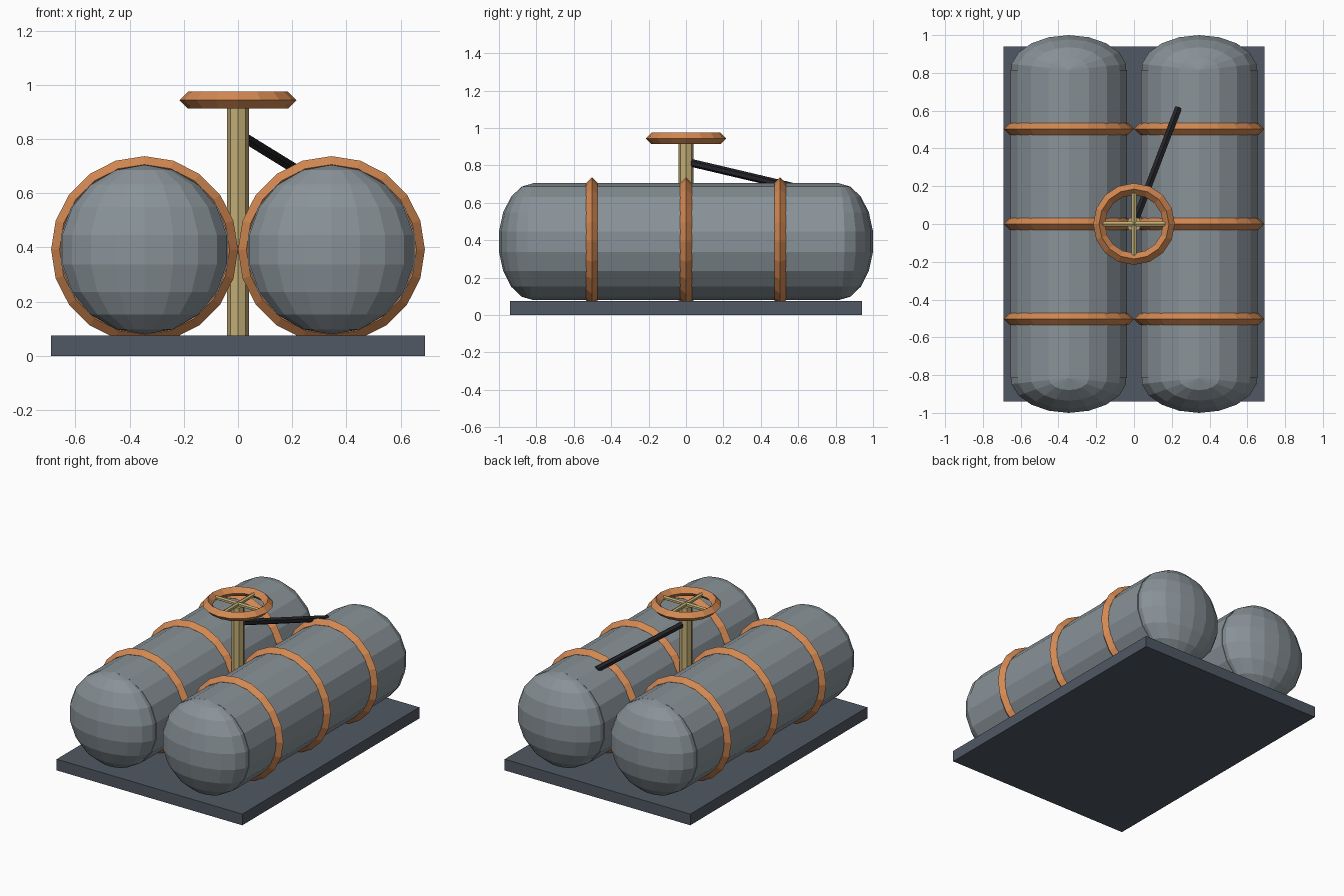
import bpy
import math
from mathutils import Vector

if "Cube" in bpy.data.objects:
    bpy.data.objects.remove(bpy.data.objects["Cube"])


def material(name, rgb):
    m = bpy.data.materials.new(name)
    m.diffuse_color = (*rgb, 1)
    m.use_nodes = True
    m.node_tree.nodes["Principled BSDF"].inputs["Base Color"].default_value = m.diffuse_color
    return m


STEEL = material("tank_grey", (0.25, 0.29, 0.315))
SLATE = material("base_slate", (0.08, 0.098, 0.125))
COPPER = material("band_copper", (0.66, 0.25, 0.085))
BRASS = material("post_brass", (0.54, 0.42, 0.18))
BLACK = material("lever_black", (0.017, 0.017, 0.021))


def finish(name, mat):
    ob = bpy.context.object
    ob.name = name
    ob.data.materials.append(mat)
    return ob


def rod(name, start, end, radius, sides, mat):
    """Straight prism between two points."""
    a, b = Vector(start), Vector(end)
    d = b - a
    bpy.ops.mesh.primitive_cylinder_add(vertices=sides, radius=radius, depth=d.length,
                                        location=(a + b) / 2)
    ob = finish(name, mat)
    ob.rotation_euler = d.to_track_quat('Z', 'Y').to_euler()
    return ob


def ring(name, loc, major, minor, segments, rot, mat):
    """Low-poly ring with a diamond cross-section."""
    bpy.ops.mesh.primitive_torus_add(major_segments=segments, minor_segments=4,
                                     major_radius=major, minor_radius=minor,
                                     location=loc, rotation=rot)
    return finish(name, mat)


TANK_X, TANK_Z, TANK_R, TANK_Y = 0.345, 0.392, 0.313, 0.815

# Base plate
bpy.ops.mesh.primitive_cube_add(size=1, location=(0, 0, 0.0375))
finish("base_plate", SLATE).scale = (1.38, 1.88, 0.075)

for side, sx in (("left", -1), ("right", 1)):
    x = sx * TANK_X
    # Tank body
    bpy.ops.mesh.primitive_cylinder_add(vertices=18, radius=TANK_R, depth=2 * TANK_Y,
                                        location=(x, 0, TANK_Z),
                                        rotation=(math.pi / 2, 0, 0))
    finish(side + "_tank_body", STEEL)
    # Flattened domed ends
    for end, sy in (("front", -1), ("back", 1)):
        bpy.ops.mesh.primitive_uv_sphere_add(segments=18, ring_count=9, radius=TANK_R,
                                             location=(x, sy * TANK_Y, TANK_Z))
        finish(f"{side}_tank_{end}_dome", STEEL).scale = (1, 0.6, 1)
    # Retaining bands
    for i, y in enumerate((-0.503, 0, 0.503)):
        ring(f"{side}_band_{i + 1}", (x, y, TANK_Z), 0.314, 0.031, 20,
             (math.pi / 2, 0, 0), COPPER)

# Valve post, handwheel rim and spokes
rod("valve_post", (0, 0, 0.07), (0, 0, 0.935), 0.04, 8, BRASS)
ring("handwheel_rim", (0, 0, 0.944), 0.185, 0.031, 16, (0, 0, 0), COPPER)
rod("spoke_x", (-0.18, 0, 0.944), (0.18, 0, 0.944), 0.014, 6, BRASS)
rod("spoke_y", (0, -0.18, 0.944), (0, 0.18, 0.944), 0.014, 6, BRASS)

# Lever sloping down to the right tank
rod("lever", (0, 0, 0.82), (0.235, 0.615, 0.675), 0.021, 6, BLACK)
